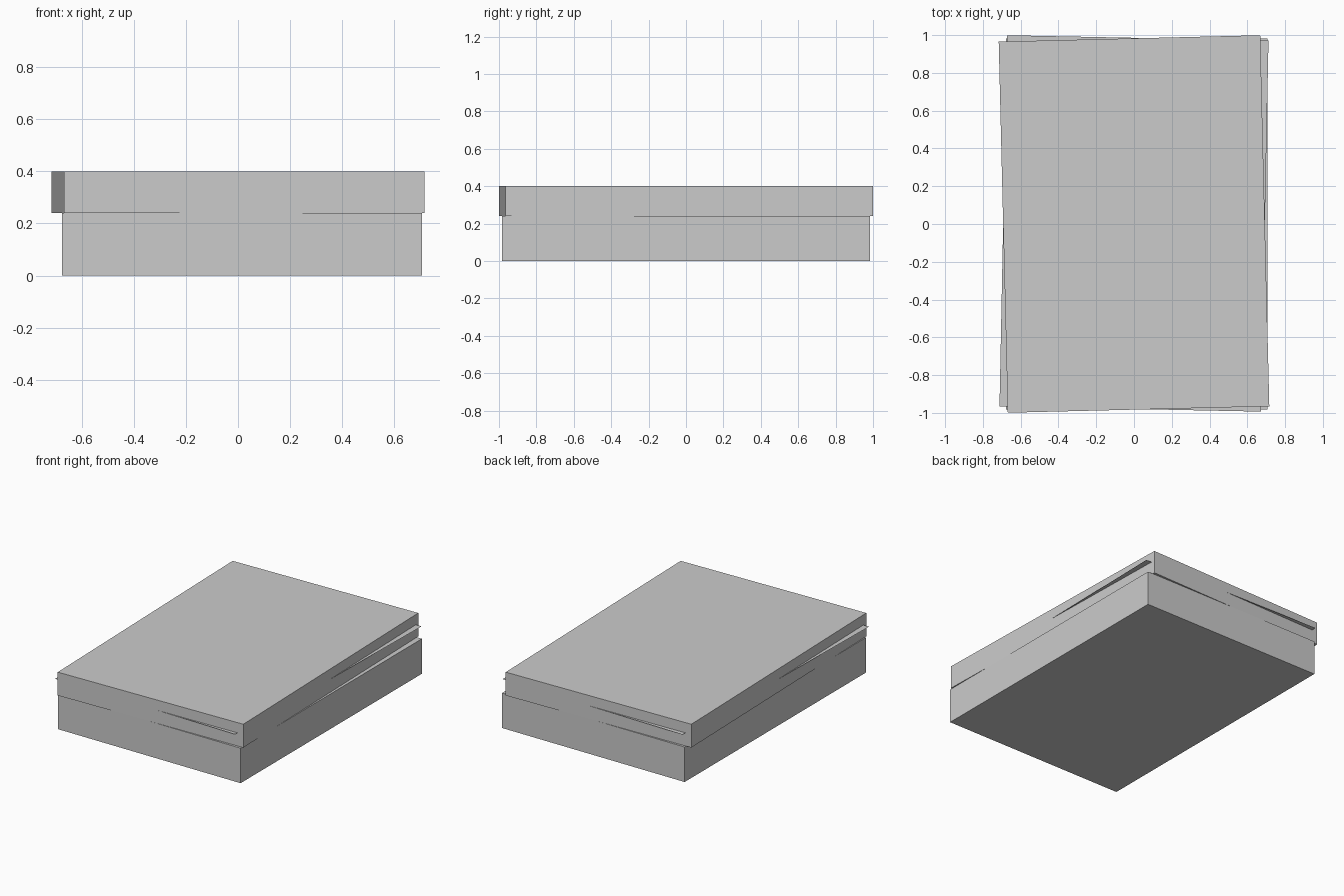
import bpy
from math import radians

cube = bpy.data.objects.get("Cube")
if cube:
    bpy.data.objects.remove(cube, do_unlink=True)

grey = bpy.data.materials.new("plain_grey")
grey.use_nodes = True
grey.diffuse_color = (0.6, 0.6, 0.6, 1)
grey.node_tree.nodes["Principled BSDF"].inputs["Base Color"].default_value = (0.6, 0.6, 0.6, 1)

WIDTH, LENGTH = 1.385, 1.965


def finish(name, scale, turn):
    obj = bpy.context.object
    obj.name = name
    obj.scale = scale
    obj.rotation_euler.z = radians(turn)
    obj.data.materials.append(grey)


def block(name, x, bottom, top, turn):
    bpy.ops.mesh.primitive_cube_add(size=1, location=(x, 0, (bottom + top) / 2))
    finish(name, (WIDTH, LENGTH, top - bottom), turn)


# Thick lower block, square to the axes
block("lower_block", 0.015, 0, 0.24, 0)

# Thinner upper block, slightly turned
block("upper_block", 0, 0.24, 0.4, 1.4)

# Loose sheet whose corners poke out of the upper block
bpy.ops.mesh.primitive_plane_add(size=1, location=(0, 0.003, 0.33))
finish("loose_sheet", (WIDTH, LENGTH, 1), -1.15)
